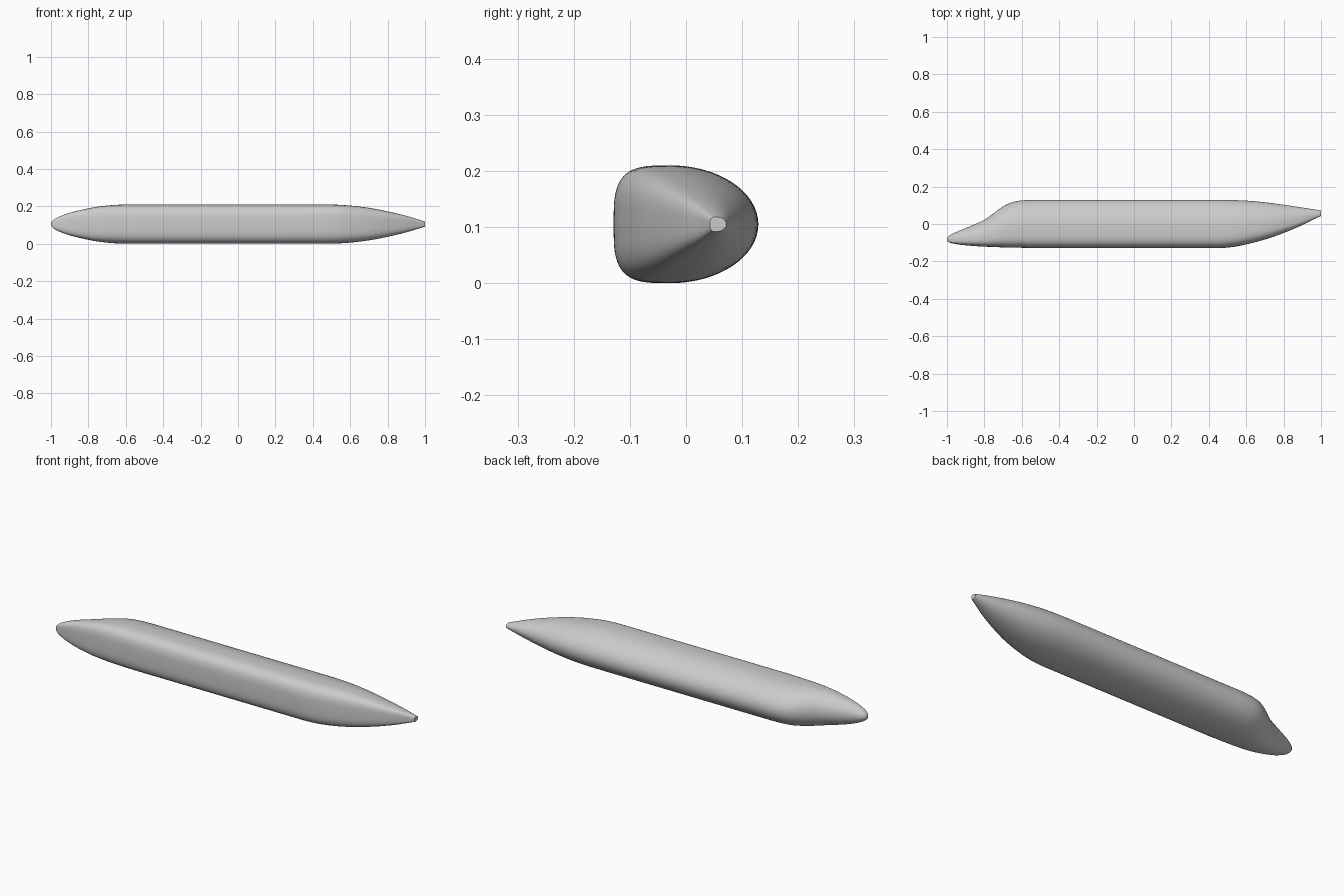
import bpy, bmesh
from math import cos, sin, pi

cube = bpy.data.objects.get("Cube")
if cube:
    bpy.data.objects.remove(cube)

# Hull stations: x, back edge y, front edge y, half height
STATIONS = [
    (-1.0, -.080, -.088, .005), (-.995, -.069, -.095, .015),
    (-.97, -.052, -.104, .033), (-.9, -.022, -.114, .060),
    (-.8, .023, -.121, .084), (-.75, .058, -.123, .093),
    (-.7, .094, -.125, .099), (-.65, .117, -.126, .103),
    (-.6, .126, -.127, .1045), (-.53, .129, -.129, .105),
    (.45, .129, -.129, .105), (.52, .128, -.124, .104),
    (.6, .125, -.109, .099), (.7, .116, -.083, .087),
    (.8, .103, -.048, .068), (.9, .088, -.006, .044),
    (.97, .077, .029, .023), (1.0, .072, .043, .013)]
SIDES, STEPS, MID_Z = 64, 4, .105
BELLY = .39  # share of the depth that lies on the flat belly side


def slopes(col):
    """Monotone slopes, so that the straight middle stays straight."""
    d = [(b[col] - a[col]) / (b[0] - a[0]) for a, b in zip(STATIONS, STATIONS[1:])]
    inner = [2 * p * q / (p + q) if p * q > 0 else 0 for p, q in zip(d, d[1:])]
    return [d[0]] + inner + [d[-1]]


def smooth_stations():
    m = {c: slopes(c) for c in (1, 2, 3)}
    for i, (a, b) in enumerate(zip(STATIONS, STATIONS[1:])):
        h = b[0] - a[0]
        for k in range(STEPS):
            t = k / STEPS
            s = t * t * (3 - 2 * t)
            yield [a[0] + h * t] + [
                a[c] + (b[c] - a[c]) * s
                + h * t * (1 - t) * (m[c][i] * (1 - t) - m[c][i + 1] * t)
                for c in (1, 2, 3)]
    yield STATIONS[-1]


def power(v, e):
    return abs(v) ** e * (1 if v >= 0 else -1)


def ring(bm, x, back, front, half):
    """Round on the back, squarish on the flat belly side."""
    mid = front + (back - front) * BELLY
    verts = []
    for k in range(SIDES):
        a = 2 * pi * k / SIDES
        c, s = cos(a), sin(a)
        e = 1 if c >= 0 else 2 / 3.5
        depth = back - mid if c >= 0 else mid - front
        verts.append(bm.verts.new((x, mid + depth * power(c, e),
                                   MID_Z + half * power(s, e))))
    return verts


# Lofted hull with closed ends
bm = bmesh.new()
rings = [ring(bm, *st) for st in smooth_stations()]
for r, q in zip(rings, rings[1:]):
    for k in range(SIDES):
        n = (k + 1) % SIDES
        bm.faces.new((r[k], r[n], q[n], q[k]))
bm.faces.new(rings[0])
bm.faces.new(rings[-1])
bmesh.ops.recalc_face_normals(bm, faces=bm.faces)
mesh = bpy.data.meshes.new("fuselage")
bm.to_mesh(mesh)
bm.free()
hull = bpy.data.objects.new("fuselage", mesh)
bpy.context.collection.objects.link(hull)

# Plain grey paint
GREY = (.6, .6, .6, 1)
paint = bpy.data.materials.new("light grey")
paint.use_nodes = True
paint.diffuse_color = GREY
paint.node_tree.nodes["Principled BSDF"].inputs["Base Color"].default_value = GREY
mesh.materials.append(paint)

# Smooth skin, sharp rim at the tail end
bpy.ops.object.select_all(action='DESELECT')
hull.select_set(True)
bpy.context.view_layer.objects.active = hull
bpy.ops.object.shade_smooth_by_angle(angle=pi / 4)
